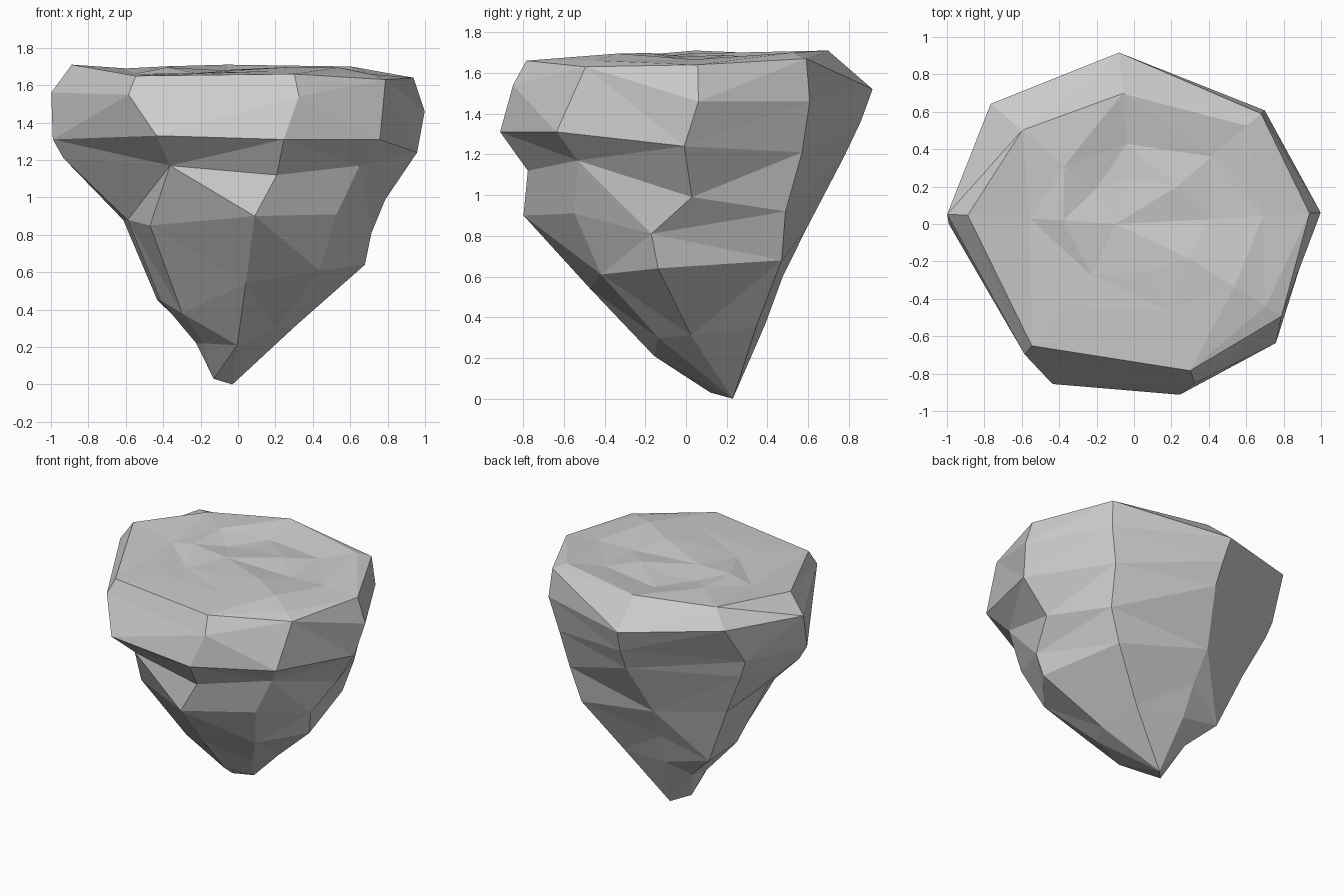
import bpy, bmesh, math, random

if "Cube" in bpy.data.objects:
    bpy.data.objects.remove(bpy.data.objects["Cube"])

random.seed(4)

# Side columns around the rock: angles of rim, belt and base, then radii and heights from the top down
COLUMNS = [
    ((177, 180, 197), (.89, 1.0, .99, .93, .60, .40, .19), (1.71, 1.56, 1.31, 1.21, .88, .45, .22)),
    ((-130, -117, -131), (.85, .91, .96, .79, .69, .40, .22), (1.65, 1.55, 1.33, 1.17, .85, .38, .22)),
    ((-69, -75, -83), (.84, .91, .945, .83, .86, .58, .31), (1.66, 1.54, 1.31, 1.12, .90, .54, .21)),
    ((-32, -40, -48), (.83, .93, .99, .855, .81, .69, .37), (1.66, 1.63, 1.31, 1.17, .91, .61, .30)),
    ((3.5, -1, -18), (.94, 1.0, .96, .80, .77, .74, .36), (1.64, 1.46, 1.24, .99, .81, .64, .31)),
    ((41, 41, 35), (.80, .90, .926, .85, .76, .67, .37), (1.70, 1.67, 1.46, 1.21, .92, .68, .35)),
    ((95, 94, 104), (.70, .92, .86, .77, .54, .39, .27), (1.71, 1.52, 1.36, 1.20, .83, .60, .37)),
    ((140, 150, 150), (.78, 1.0, .94, .88, .69, .46, .22), (1.69, 1.61, 1.33, 1.20, .88, .45, .26)),
]
COUNT = len(COLUMNS)
bm = bmesh.new()


def polar(angle, radius, z):
    """Vertex around an axis that leans backwards towards the tip."""
    lean = max(0, 1.3 - z) / 1.3
    a = math.radians(angle)
    return bm.verts.new((radius * math.cos(a) - .05 * lean,
                         radius * math.sin(a) + .18 * lean, z))


def bridge(upper, lower):
    for i in range(COUNT):
        j = (i + 1) % COUNT
        bm.faces.new((upper[i], lower[i], lower[j], upper[j]))


# Rugged sides, narrowing downwards
rings = [[polar(angles[min(k // 2, 2)], radii[k], heights[k])
          for angles, radii, heights in COLUMNS] for k in range(7)]
for upper, lower in zip(rings, rings[1:]):
    bridge(upper, lower)

# Two-point tip
tip_front = bm.verts.new((-.13, .12, .03))
tip_back = bm.verts.new((-.03, .23, 0))
last = rings[-1]
for i in range(COUNT):
    tip = tip_front if i in (0, 1, 7) else tip_back
    bm.faces.new((last[i], tip, last[(i + 1) % COUNT]))
bm.faces.new((last[2], tip_front, tip_back))
bm.faces.new((last[7], tip_back, tip_front))

# Gently uneven top
outer = rings[0]
for share in (.68, .36):
    inner = []
    for v in rings[0]:
        s = share + random.uniform(-.1, .1)
        inner.append(bm.verts.new((v.co.x * s, v.co.y * s, 1.68 + random.uniform(-.025, .025))))
    bridge(inner, outer)
    outer = inner
centre = bm.verts.new((-.1, 0, 1.68))
for i in range(COUNT):
    bm.faces.new((centre, outer[i], outer[(i + 1) % COUNT]))

bmesh.ops.triangulate(bm, faces=bm.faces[:], quad_method='SHORT_EDGE')
bmesh.ops.recalc_face_normals(bm, faces=bm.faces[:])
mesh = bpy.data.meshes.new("floating_rock")
bm.to_mesh(mesh)
bm.free()
bpy.context.collection.objects.link(bpy.data.objects.new("floating_rock", mesh))
